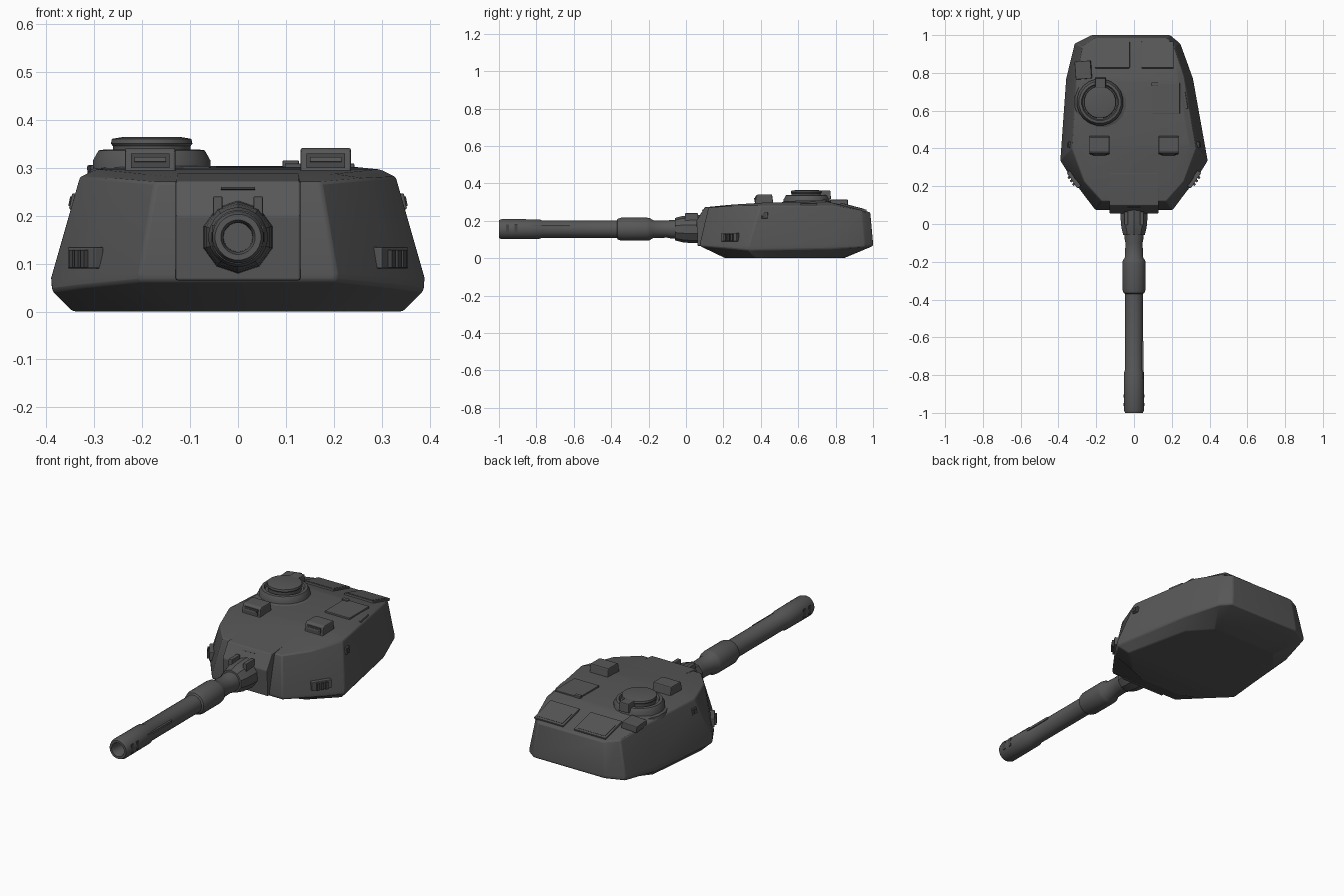
import bpy, bmesh, math
from mathutils import Matrix

if "Cube" in bpy.data.objects:
    bpy.data.objects.remove(bpy.data.objects["Cube"])


def material(name, v):
    m = bpy.data.materials.new(name)
    m.diffuse_color = (v, v, v, 1)
    m.use_nodes = True
    m.node_tree.nodes["Principled BSDF"].inputs["Base Color"].default_value = m.diffuse_color
    return m


STEEL = material("dark grey steel", 0.095)
DARK = material("darker grey recess", 0.06)


def finish(name, bm, mat=STEEL, bevel=0.0, smooth=None):
    bmesh.ops.recalc_face_normals(bm, faces=bm.faces)
    me = bpy.data.meshes.new(name)
    bm.to_mesh(me)
    bm.free()
    ob = bpy.data.objects.new(name, me)
    bpy.context.collection.objects.link(ob)
    me.materials.append(mat)
    if bevel:
        mod = ob.modifiers.new("bevel", 'BEVEL')
        mod.width, mod.segments, mod.limit_method = bevel, 2, 'ANGLE'
        mod.angle_limit = math.radians(25)
    if smooth:
        bpy.ops.object.select_all(action='DESELECT')
        ob.select_set(True)
        bpy.context.view_layer.objects.active = ob
        bpy.ops.object.shade_smooth_by_angle(angle=math.radians(smooth))
    return ob


def box(name, loc, size, rot=(0, 0, 0), taper=1.0, mat=STEEL, bevel=0.0):
    bm = bmesh.new()
    bmesh.ops.create_cube(bm, size=1)
    for v in bm.verts:
        k = taper if v.co.z > 0 else 1
        v.co = (v.co.x * size[0] * k, v.co.y * size[1] * k, v.co.z * size[2])
    ob = finish(name, bm, mat, bevel)
    ob.location, ob.rotation_euler = loc, rot
    return ob


def lathe(name, profile, origin, axis='Z', sides=24, mat=STEEL, smooth=35):
    """Revolve (radius, distance) points about an axis through origin."""
    bm = bmesh.new()
    rings = []
    for r, t in profile:
        ring = []
        for i in range(sides):
            a = 2 * math.pi * (i + 0.5) / sides
            c, s = r * math.cos(a), r * math.sin(a)
            ring.append(bm.verts.new((c, t, s) if axis == 'Y' else (c, s, t)))
        rings.append(ring)
    for p, q in zip(rings, rings[1:]):
        for i in range(sides):
            j = (i + 1) % sides
            bm.faces.new((p[i], p[j], q[j], q[i]))
    bm.faces.new(rings[0])
    bm.faces.new(rings[-1])
    ob = finish(name, bm, mat, 0, smooth)
    ob.location = origin
    return ob


def turret_shell():
    # right-hand half rings, front to back; the left rear corner is a bit wider
    left_scale = (1, 1, 1, 1.15, 1.28, 1.18)
    rings = [
        [(.11, .21, 0), (.22, .25, 0), (.345, .37, 0), (.27, .72, 0), (.17, .83, 0), (.12, .845, 0)],
        [(.205, .078, .063), (.335, .245, .05), (.388, .335, .043), (.312, .77, .05), (.245, .955, .06), (.19, 1.0, .065)],
        [(.205, .075, .08), (.332, .245, .072), (.39, .335, .07), (.312, .77, .075), (.245, .955, .08), (.19, 1.0, .08)],
        [(.172, .12, .27), (.265, .225, .278), (.33, .40, .28), (.265, .78, .28), (.215, .94, .255), (.175, .985, .245)],
        [(.13, .19, .28), (.20, .26, .287), (.295, .42, .297), (.235, .75, .303), (.20, .80, .293), (.15, .81, .291)],
    ]
    bm = bmesh.new()
    loops = []
    for ring in rings:
        right = [bm.verts.new(p) for p in ring]
        left = [bm.verts.new((-x * k, y, z)) for (x, y, z), k in zip(ring, left_scale)]
        loops.append(right + left[::-1])
    n = len(loops[0])
    for p, q in zip(loops, loops[1:]):
        for i in range(n):
            j = (i + 1) % n
            bm.faces.new((p[i], p[j], q[j], q[i]))
    for loop in (loops[0], loops[-1]):
        for i in range(n // 2 - 1):
            bm.faces.new((loop[i], loop[i + 1], loop[n - 2 - i], loop[n - 1 - i]))
    finish("turret_shell", bm, STEEL, 0.006, 30)


def extrude_x(name, profile, x0, x1, bevel=0.0):
    bm = bmesh.new()
    f = bm.faces.new([bm.verts.new((x0, y, z)) for y, z in profile])
    g = bmesh.ops.extrude_face_region(bm, geom=[f])
    bmesh.ops.translate(bm, vec=(x1 - x0, 0, 0),
                        verts=[v for v in g['geom'] if isinstance(v, bmesh.types.BMVert)])
    return finish(name, bm, STEEL, bevel)


turret_shell()

# Mantlet: raised centre block on the front
extrude_x("mantlet", [(.062, .065), (.056, .20), (.10, .272), (.19, .281), (.27, .288),
                      (.27, .066)], -.13, .13, .004)
box("mantlet_sight_slot", (0, .088, .256), (.07, .006, .004), (-.55, 0, 0), mat=DARK)
for s in (-1, 1):
    box("mantlet_lug", (s * .042, .03, .215), (.02, .07, .05), bevel=.003)

# Gun: collar, tube, sleeve and hollow muzzle in one turned profile
AXIS = (0, 0, .155)
lathe("gun_collar", [(.076, .08), (.074, .02), (.07, -.02), (.06, -.058), (.045, -.06)],
      AXIS, 'Y', 10, smooth=25)
lathe("gun_barrel", [(.05, .03), (.05, -.08), (.046, -.10), (.048, -.175), (.06, -.195),
                     (.062, -.21), (.062, -.345), (.056, -.365), (.047, -.37), (.047, -.77),
                     (.053, -.785), (.054, -.985), (.048, -1.0), (.036, -1.0), (.031, -.985),
                     (.030, -.90)], AXIS, 'Y')
for s in (-1, 1):
    for y in (-.955, -.91):
        box("muzzle_vent", (s * .052, y, .158), (.005, .016, .045), mat=DARK)
box("muzzle_sensor_strip", (.044, -.72, .172), (.012, .2, .012))

# Commander's cupola with its raised hatch lid
CX, CY = -.18, .645
lathe("cupola_ring", [(.124, .27), (.124, .315), (.112, .336), (.098, .338), (.092, .325)],
      (CX, CY, 0), sides=20)
lathe("cupola_hatch", [(.08, .31), (.082, .345), (.086, .35), (.084, .360), (.06, .364)],
      (CX, CY, 0), sides=20)
box("cupola_hinge", (CX + .002, .745, .338), (.06, .06, .048), taper=.9, bevel=.004)
lathe("cupola_base", [(.15, .27), (.145, .292), (.126, .303)], (CX + .01, CY, 0), sides=16)

# Pair of periscope housings with recessed windows
for s in (-1, 1):
    x = s * .183
    extrude_x("periscope_housing", [(.365, .27), (.375, .335), (.385, .341), (.46, .341),
                                    (.47, .27)], x - .053, x + .053, .005)
    box("periscope_window", (x, .370, .314), (.08, .006, .03), (-.15, 0, 0), mat=DARK)
    box("periscope_brow", (x, .368, .317), (.066, .008, .010), (-.15, 0, 0))

# Sloped engine-side hatches at the rear roof
SLOPE = -.26
for x, w in ((-.115, .185), (.125, .17)):
    box("rear_hatch_frame", (x, .895, .270), (w, .145, .014), (SLOPE, 0, 0), bevel=.003)
    box("rear_hatch_panel", (x, .895, .276), (w - .022, .123, .005), (SLOPE, 0, 0))

# Loader's hatch and small roof fittings
box("loader_hatch", (.17, .665, .302), (.145, .165, .014), bevel=.003)
box("loader_hatch_hinge", (.11, .74, .305), (.035, .02, .02), bevel=.003)
box("roof_stowage_box", (-.268, .815, .292), (.085, .095, .034), (0, -.1, .08), bevel=.004)
box("flank_fitting", (.272, .655, .262), (.02, .09, .06), (0, -.13, .17), bevel=.003)

# Cheek launchers and flank sensors on both sides
for s in (-1, 1):
    box("cheek_bracket", (s * .318, .236, .112), (.10, .024, .045), (0, 0, s * .98), bevel=.003)
    for k in range(3):
        d = (k - 1) * .022
        box("cheek_slat", (s * (.332 + d * .55), .228 + d * .83, .110), (.013, .012, .036),
            (0, 0, s * .98), mat=DARK)
    box("flank_sensor", (s * .337, .42, .228), (.022, .034, .034), (0, -s * .2, s * .1), bevel=.003)
    box("flank_sensor_lens", (s * .349, .42, .230), (.004, .02, .02), (0, -s * .2, s * .1), mat=DARK)
